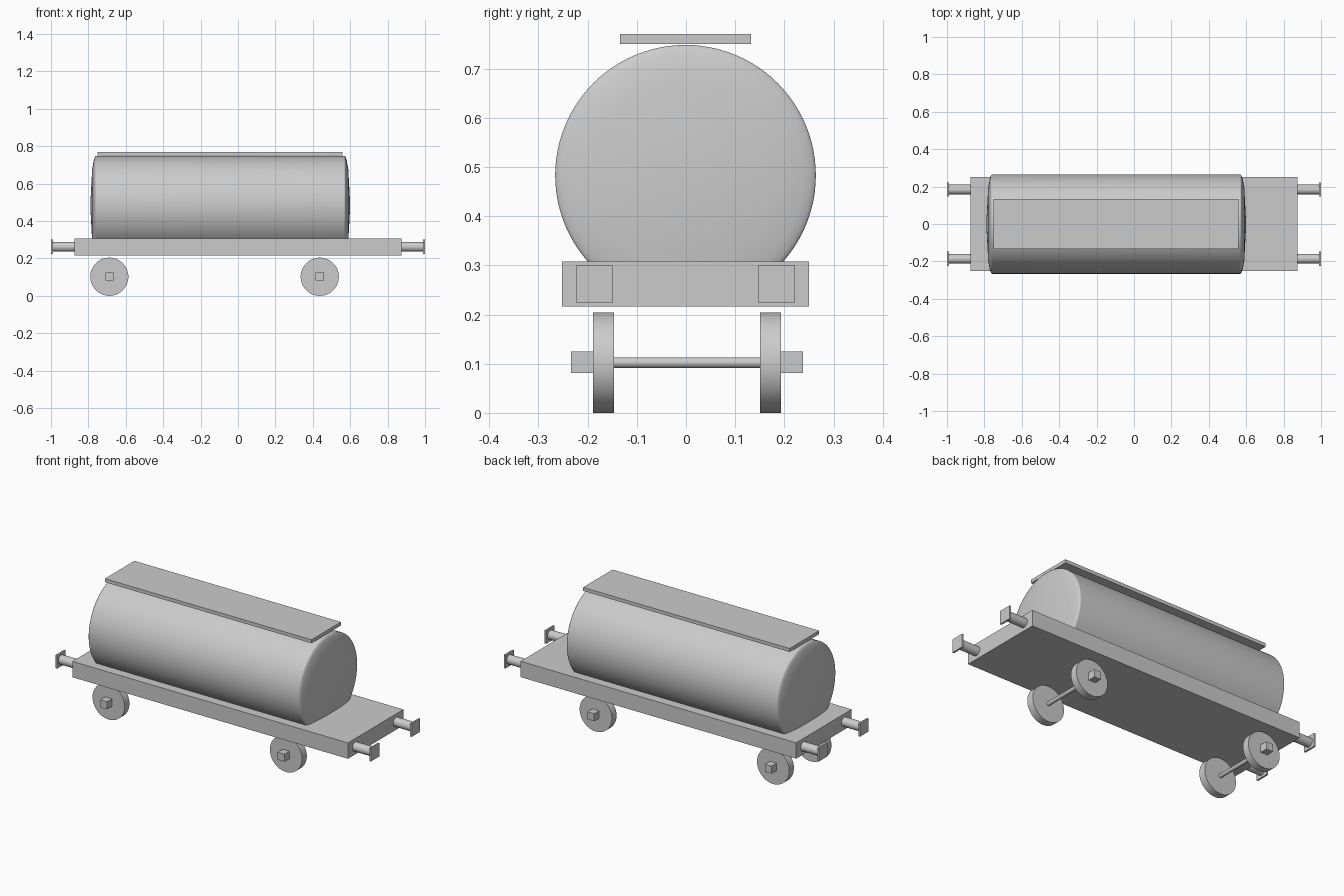
import bpy, bmesh, math
from mathutils import Vector

default_cube = bpy.data.objects.get("Cube")
if default_cube:
    bpy.data.objects.remove(default_cube, do_unlink=True)

grey = bpy.data.materials.new("plain_grey")
grey.use_nodes = True
grey.diffuse_color = (0.6, 0.6, 0.6, 1)
grey.node_tree.nodes["Principled BSDF"].inputs["Base Color"].default_value = (0.6, 0.6, 0.6, 1)


def box(name, centre, size):
    bpy.ops.mesh.primitive_cube_add(size=1, location=centre)
    ob = bpy.context.object
    ob.name = name
    ob.scale = size
    ob.data.materials.append(grey)
    return ob


def cylinder(name, centre, radius, length, axis):
    turn = (0, math.pi / 2, 0) if axis == "x" else (math.pi / 2, 0, 0)
    bpy.ops.mesh.primitive_cylinder_add(vertices=64, radius=radius, depth=length,
                                        location=centre, rotation=turn)
    ob = bpy.context.object
    ob.name = name
    ob.data.materials.append(grey)
    bpy.ops.object.shade_smooth_by_angle(angle=math.radians(30))
    return ob


def tank(name, x_mid, z, radius, half_straight, bulge, segments=96, steps=12):
    # Half profile of a shallow elliptical end, spaced evenly by surface angle
    end = []
    for i in range(steps + 1):
        t = math.atan2(bulge * math.sin(math.pi / 2 * i / steps),
                       radius * math.cos(math.pi / 2 * i / steps))
        end.append((half_straight + bulge * math.sin(t), radius * math.cos(t)))
    end[-1] = (half_straight + bulge, 0)
    profile = [(-x, r) for x, r in reversed(end)] + end
    bm = bmesh.new()
    verts = [bm.verts.new((x, 0, r)) for x, r in profile]
    edges = [bm.edges.new(pair) for pair in zip(verts, verts[1:])]
    bmesh.ops.spin(bm, geom=verts + edges, cent=Vector(), axis=Vector((1, 0, 0)),
                   angle=math.tau, steps=segments, use_duplicate=False)
    bmesh.ops.remove_doubles(bm, verts=bm.verts, dist=1e-5)
    bmesh.ops.recalc_face_normals(bm, faces=bm.faces)
    for face in bm.faces:
        face.smooth = True
    mesh = bpy.data.meshes.new(name)
    bm.to_mesh(mesh)
    bm.free()
    mesh.materials.append(grey)
    ob = bpy.data.objects.new(name, mesh)
    ob.location = (x_mid, -0.001, z)
    bpy.context.collection.objects.link(ob)


# Body
box("deck", (0, -0.001, 0.262), (1.748, 0.502, 0.091))
tank("tank", -0.095, 0.483, 0.265, 0.663, 0.032)
box("roof_walkway", (-0.095, -0.001, 0.76), (1.31, 0.267, 0.02))

# Buffers at both ends
for end_name, sx in (("left", 1), ("right", -1)):
    for side_name, sy in (("front", -1), ("back", 1)):
        y = 0.185 * sy - 0.001
        cylinder(f"{end_name}_{side_name}_buffer_rod", (0.93 * sx, y, 0.262), 0.026, 0.125, "x")
        box(f"{end_name}_{side_name}_buffer_plate", (0.995 * sx, y, 0.262), (0.01, 0.076, 0.076))

# Wheelsets
for end_name, x in (("left", 0.437), ("right", -0.688)):
    cylinder(f"{end_name}_axle", (x, 0.002, 0.102), 0.011, 0.32, "y")
    for side_name, sy in (("front", -1), ("back", 1)):
        cylinder(f"{end_name}_{side_name}_wheel", (x, 0.17 * sy + 0.002, 0.102), 0.102, 0.043, "y")
        box(f"{end_name}_{side_name}_axle_box", (x, 0.213 * sy + 0.002, 0.103), (0.043, 0.046, 0.043))
